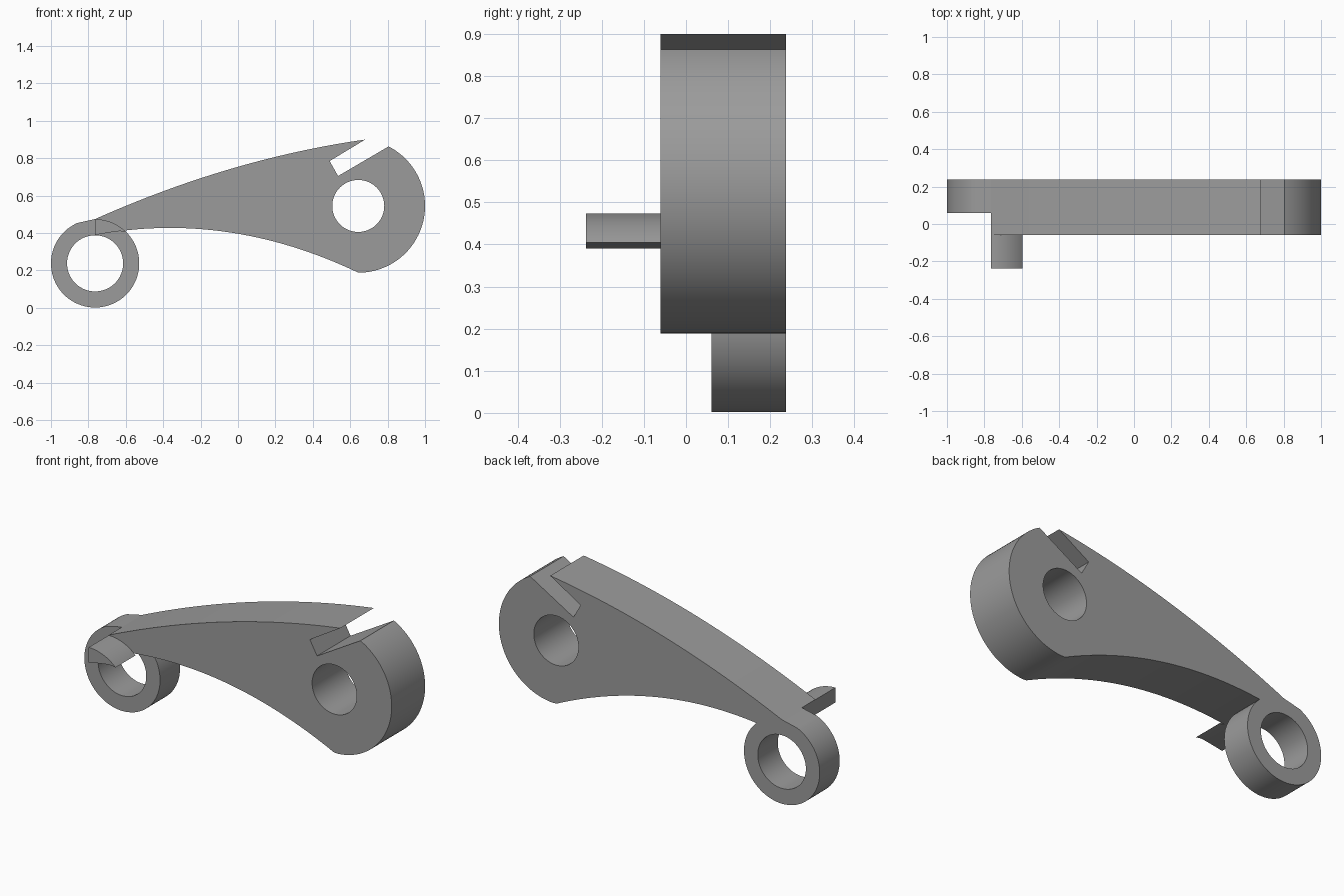
import bpy, bmesh, math
from mathutils import Vector

if "Cube" in bpy.data.objects:
    bpy.data.objects.remove(bpy.data.objects["Cube"])

grey = bpy.data.materials.new("mid_grey")
grey.diffuse_color = (0.33, 0.33, 0.33, 1)
grey.use_nodes = True
grey.node_tree.nodes["Principled BSDF"].inputs["Base Color"].default_value = grey.diffuse_color


def arc(cx, cz, r, a0, a1, n):
    """Points on a circular arc, angles in degrees."""
    return [(cx + r * math.cos(math.radians(a0 + (a1 - a0) * i / n)),
             cz + r * math.sin(math.radians(a0 + (a1 - a0) * i / n))) for i in range(n + 1)]


def bow(p, c, q, n=32):
    """Gently bowed edge from p to q, pulled towards c."""
    p, c, q = Vector(p), Vector(c), Vector(q)
    return [tuple(p * (1 - t) ** 2 + c * 2 * t * (1 - t) + q * t * t)
            for t in (i / n for i in range(n + 1))]


def plate(name, loops, y0, y1):
    """Extrude an x-z outline, with optional holes, from y0 to y1."""
    bm = bmesh.new()
    edges = []
    for pts in loops:
        vs = [bm.verts.new((x, y0, z)) for x, z in pts]
        edges += [bm.edges.new((vs[i - 1], vs[i])) for i in range(len(vs))]
    bmesh.ops.triangle_fill(bm, edges=edges, use_beauty=True)
    out = bmesh.ops.extrude_face_region(bm, geom=bm.faces[:], use_keep_orig=True)
    bmesh.ops.translate(bm, vec=(0, y1 - y0, 0),
                        verts=[g for g in out["geom"] if isinstance(g, bmesh.types.BMVert)])
    bmesh.ops.recalc_face_normals(bm, faces=bm.faces[:])
    bmesh.ops.dissolve_limit(bm, angle_limit=0.001, verts=bm.verts[:], edges=bm.edges[:])
    me = bpy.data.meshes.new(name)
    bm.to_mesh(me)
    bm.free()
    me.materials.append(grey)
    ob = bpy.data.objects.new(name, me)
    bpy.context.collection.objects.link(ob)
    bpy.ops.object.select_all(action='DESELECT')
    bpy.context.view_layer.objects.active = ob
    ob.select_set(True)
    bpy.ops.object.shade_smooth_by_angle(angle=math.radians(25))
    return ob


FRONT, STEP, FACE, BACK = -0.238, 0.06, -0.06, 0.238
RX, RZ, RR = -0.764, 0.238, 0.236      # small end ring
BX, BZ, BR = 0.643, 0.545, 0.357       # large end boss

# Tapered arm: bowed underside, round boss, slanted clamp slot, bowed top
under = bow((RX, 0.39), (-0.06, 0.522), (0.64, 0.19))
boss = arc(BX, BZ, BR, -90, 63, 48)
slot = [(0.535, 0.705), (0.49, 0.785)]
top = bow((0.68, 0.9), (-0.042, 0.797), (RX, 0.475))
pin_hole = arc(BX, BZ, 0.139, 0, 360, 64)[:-1]
plate("arm", [under + boss[1:] + slot + top, pin_hole], FACE, BACK)

# Ring at the small end, with a straight shoulder running up to the arm
ring = [(RX, 0.475)] + arc(RX, RZ, RR, 114, 430, 90) + [(RX + 0.04, 0.472)]
ring_hole = arc(RX, RZ, 0.15, 0, 360, 64)[:-1]
plate("end_ring", [ring, ring_hole], STEP, BACK)

# Small stop tab on the front of the arm
tab = [p for p in under if p[0] < -0.61] + arc(RX, RZ, RR, 45, 90, 16)
plate("stop_tab", [tab], FRONT, FACE)
